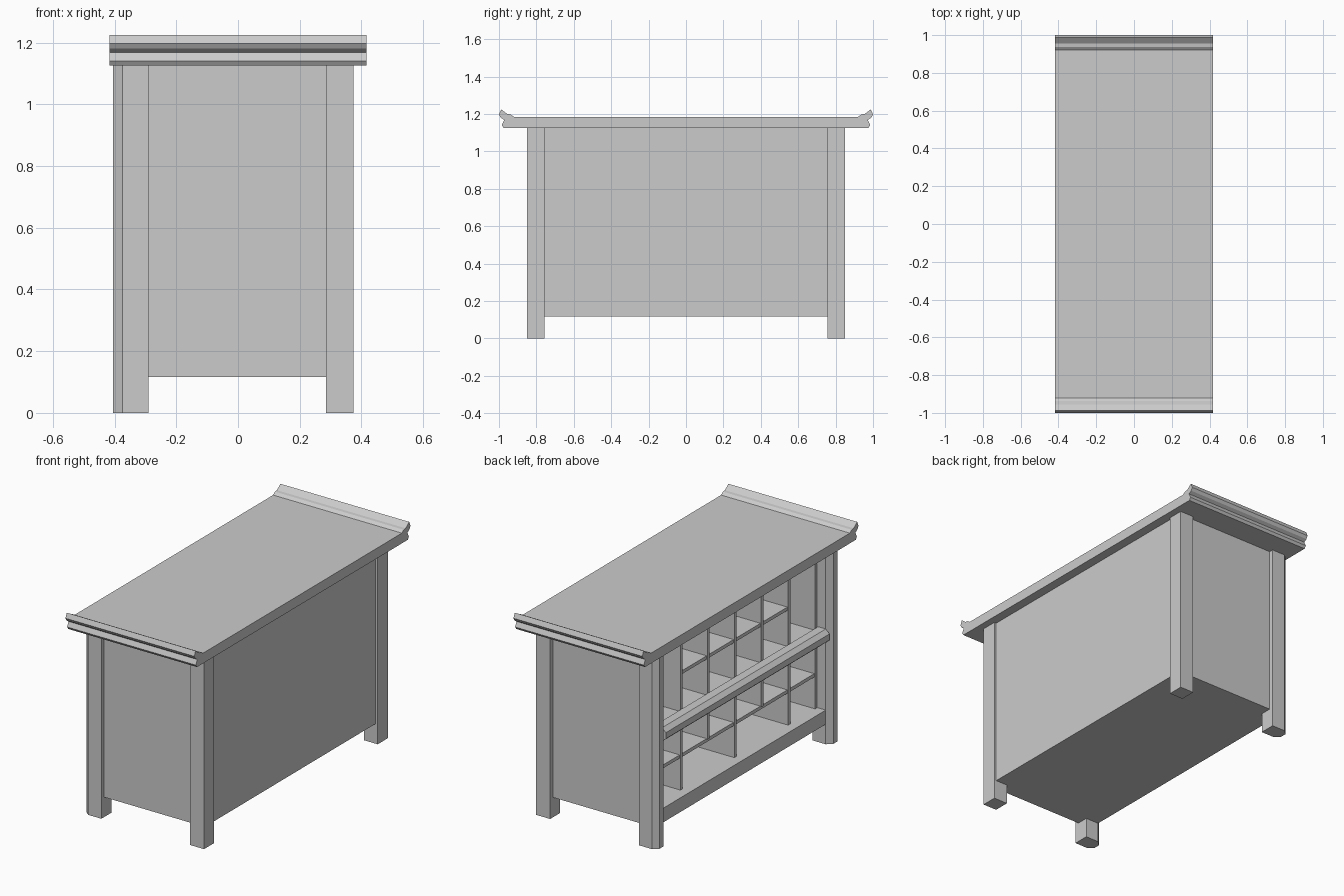
import bpy, bmesh

if "Cube" in bpy.data.objects:
    bpy.data.objects.remove(bpy.data.objects["Cube"])


def prism(name, pts, lo, hi, axis):
    """Extrude a closed 2D profile along an axis ('x': y,z  'y': x,z  'z': x,y)."""
    place = {'x': lambda a, b, t: (t, a, b),
             'y': lambda a, b, t: (a, t, b),
             'z': lambda a, b, t: (a, b, t)}[axis]
    bm = bmesh.new()
    face = bm.faces.new([bm.verts.new(place(a, b, lo)) for a, b in pts])
    ext = bmesh.ops.extrude_face_region(bm, geom=[face])
    new = [v for v in ext['geom'] if isinstance(v, bmesh.types.BMVert)]
    bmesh.ops.translate(bm, verts=new, vec=place(0, 0, hi - lo))
    bmesh.ops.recalc_face_normals(bm, faces=bm.faces)
    mesh = bpy.data.meshes.new(name)
    bm.to_mesh(mesh)
    bm.free()
    ob = bpy.data.objects.new(name, mesh)
    bpy.context.collection.objects.link(ob)
    return ob


def box(name, x0, x1, y0, y1, z0, z1):
    return prism(name, [(x0, y0), (x1, y0), (x1, y1), (x0, y1)], z0, z1, 'z')


TOP = 1.125      # underside of the table top
FRONT = -0.32    # front edge of the dividers
BACK = 0.345     # inner face of the back panel
T = 0.02         # board thickness

# Table top with curled lips at both ends
lip = [(0.975, TOP), (0.985, 1.14), (0.972, 1.168), (0.99, 1.18), (1.0, 1.197),
       (0.988, 1.225), (0.955, 1.2), (0.938, 1.198), (0.92, 1.185)]
prism("table_top", lip + [(-y, z) for y, z in reversed(lip)], -0.417, 0.417, 'x')

# Legs: square on the closed side, chamfered on the open side
for s, end in ((-1, "front"), (1, "back")):
    box(end + "_square_leg", 0.285, 0.375, min(s * .757, s * .85), max(s * .757, s * .85), 0, TOP)
    section = [(-0.29, .757), (-0.375, .757), (-0.405, .785), (-0.405, .825), (-0.375, .85), (-0.29, .85)]
    prism(end + "_chamfered_leg", [(x, s * y) for x, y in section], 0, TOP, 'z')
    # End panel between the legs
    box(end + "_end_panel", -0.30, 0.30, min(s * .745, s * .825), max(s * .745, s * .825), 0.117, TOP)
    # Inner lining beside the leg
    box(end + "_lining", FRONT, BACK, min(s * .737, s * .757), max(s * .737, s * .757), 0.2, TOP)

# Closed long side and floor
box("long_panel", BACK, 0.362, -0.757, 0.757, 0.117, TOP)
box("floor_board", -0.375, 0.35, -0.757, 0.757, 0.117, 0.2)

# Middle board with chamfered rail
box("middle_board", FRONT - 0.01, BACK, -0.745, 0.745, 0.62, 0.66)
prism("middle_rail", [(-0.325, 0.595), (-0.375, 0.595), (-0.4, 0.617), (-0.4, 0.653),
                      (-0.375, 0.675), (-0.325, 0.675)], -0.757, 0.757, 'y')

# Upper compartments: five dividers, shelves in the middle four bays
step = 1.494 / 6
for i in range(-2, 3):
    y = i * step
    box("upper_divider", FRONT, BACK, y - T / 2, y + T / 2, 0.66, TOP)
    if i < 2:
        box("upper_shelf", FRONT + 0.005, BACK, y + T / 2, y + step - T / 2, 0.87, 0.89)

# Lower compartments: three tall dividers, one long shelf, two short dividers
for i in (-2, 0, 2):
    box("lower_divider", FRONT, BACK, i * step - T / 2, i * step + T / 2, 0.2, 0.62)
for i in (-1, 1):
    box("short_divider", FRONT, BACK, i * step - T / 2, i * step + T / 2, 0.4, 0.62)
box("lower_shelf", FRONT + 0.005, BACK, -0.737, 0.737, 0.385, 0.405)
